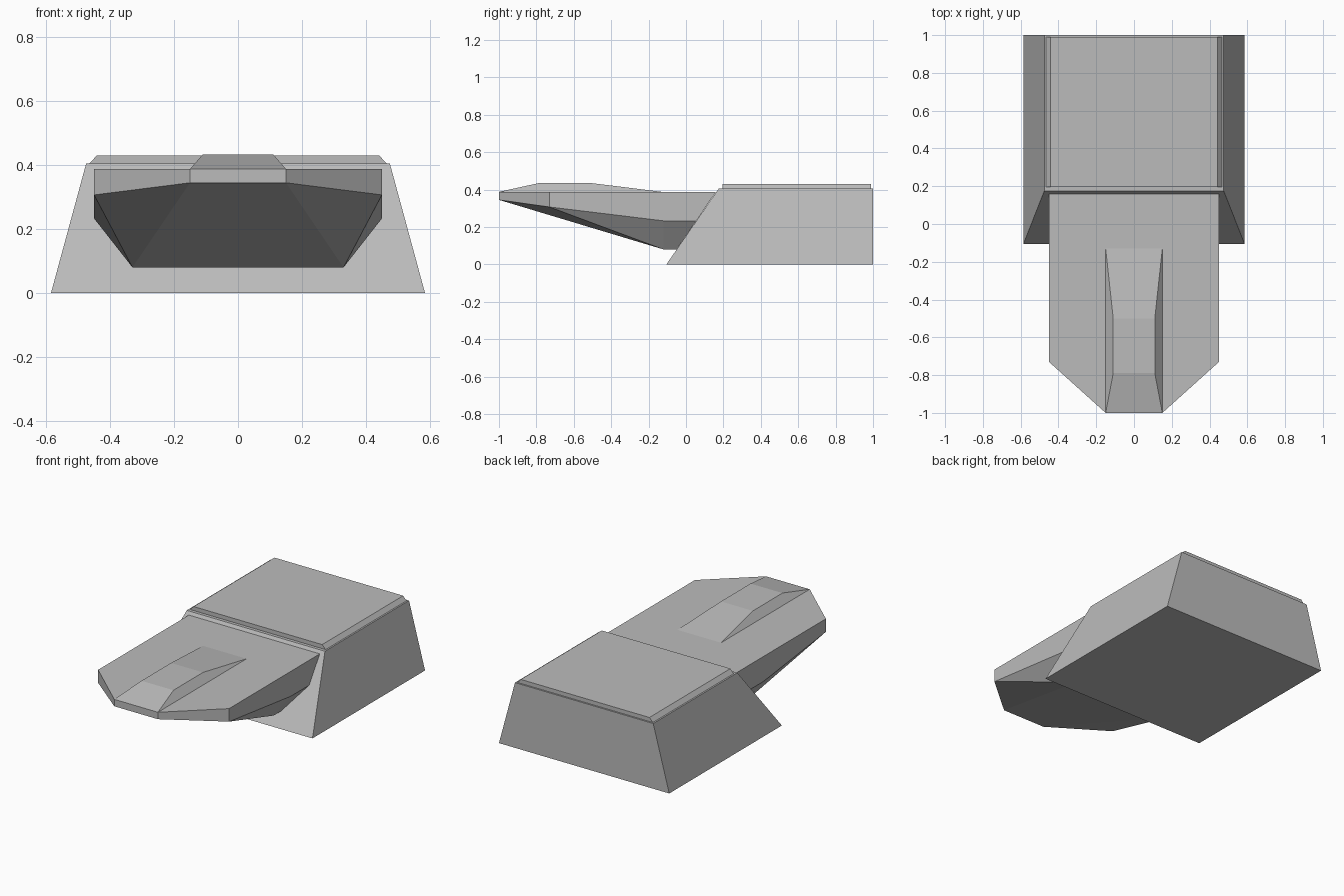
import bpy, bmesh

if "Cube" in bpy.data.objects:
    bpy.data.objects.remove(bpy.data.objects["Cube"])

grey = bpy.data.materials.new("light grey")
grey.diffuse_color = (0.5, 0.5, 0.5, 1)
grey.use_nodes = True
grey.node_tree.nodes["Principled BSDF"].inputs["Base Color"].default_value = grey.diffuse_color


def mirrored_hull(name, half_points):
    """Convex flat-faced solid from the points on its right half."""
    bm = bmesh.new()
    for x, y, z in half_points:
        for side in (-1, 1):
            bm.verts.new((side * x, y, z))
    bmesh.ops.convex_hull(bm, input=bm.verts[:])
    bmesh.ops.dissolve_limit(bm, angle_limit=0.01, verts=bm.verts[:], edges=bm.edges[:])
    bmesh.ops.recalc_face_normals(bm, faces=bm.faces[:])
    mesh = bpy.data.meshes.new(name)
    bm.to_mesh(mesh)
    bm.free()
    mesh.materials.append(grey)
    obj = bpy.data.objects.new(name, mesh)
    bpy.context.collection.objects.link(obj)
    return obj


# Rear block: tapered sides, sloping front, upright back
mirrored_hull("rear_block", [
    (0.585, -0.105, 0), (0.585, 1, 0),
    (0.475, 0.175, 0.405), (0.475, 1, 0.405)])

# Thin raised lid with bevelled long edges
mirrored_hull("lid", [
    (0.465, 0.195, 0.405), (0.465, 0.99, 0.405),
    (0.442, 0.195, 0.43), (0.442, 0.99, 0.43)])

# Nose: flat deck, chamfered tip, hull tapering down to a wide keel
mirrored_hull("nose", [
    (0.15, -1, 0.388), (0.45, -0.73, 0.388), (0.45, 0.16, 0.388),
    (0.15, -1, 0.345), (0.45, -0.73, 0.307),
    (0.45, -0.12, 0.233), (0.45, 0.055, 0.233),
    (0.33, -0.12, 0.08), (0.33, -0.05, 0.08)])

# Low canopy ridge on the deck
mirrored_hull("canopy", [
    (0.15, -1, 0.388), (0.15, -0.13, 0.388),
    (0.11, -0.79, 0.434), (0.11, -0.50, 0.434)])
